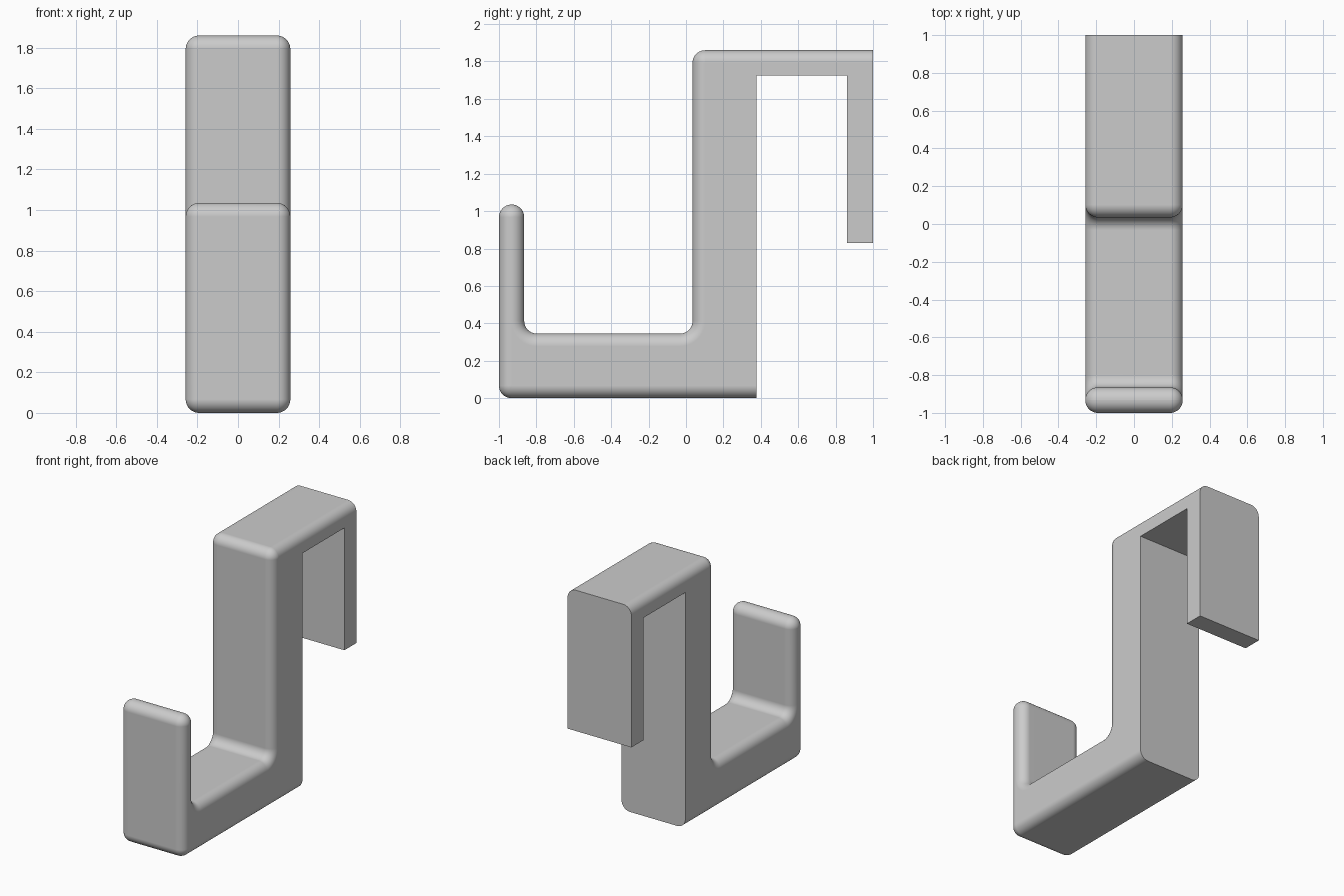
import bpy, bmesh, math

if "Cube" in bpy.data.objects:
    bpy.data.objects.remove(bpy.data.objects["Cube"])

R = 0.067        # edge rounding radius
HALF_W = 0.258   # half width along x
SEG = 10         # segments per rounded quarter


def arc(cy, cz, radius, a0, a1):
    pts = []
    for i in range(SEG + 1):
        a = math.radians(a0 + (a1 - a0) * i / SEG)
        pts.append((cy + radius * math.cos(a), cz + radius * math.sin(a)))
    return pts


def profile(d):
    """Side outline (y, z), inset by d along the rounded front/top/bottom run."""
    out, inn = R - d, R + d   # convex and concave corner radii
    pts = arc(-1 + R, R, out, 180, 270)                    # bottom front
    pts += [(0.376, d), (0.376, 1.725), (0.862, 1.725),    # sharp door-side run
            (0.862, 0.83), (1.0, 0.83), (1.0, 1.86 - d)]
    pts += arc(0.035 + R, 1.86 - R, out, 90, 180)          # top of post
    pts += arc(0.035 - R, 0.345 + R, inn, 0, -90)          # inner fillets
    pts += arc(-0.865 + R, 0.345 + R, inn, 270, 180)
    pts += arc(-0.865 - R, 1.035 - R, out, 0, 90)          # hook tip
    pts += arc(-1 + R, 1.035 - R, out, 90, 180)
    return pts


# Stations across the width: (x, inset)
half = []
for i in range(SEG + 1):
    a = math.pi / 2 * i / SEG
    half.append((HALF_W - R + R * math.sin(a), R * (1 - math.cos(a))))
stations = [(-x, d) for x, d in reversed(half)] + half

# Hook body: loft the outline through the stations and cap both sides
bm = bmesh.new()
loops = [[bm.verts.new((x, y, z)) for y, z in profile(d)] for x, d in stations]
n = len(loops[0])
for a, b in zip(loops, loops[1:]):
    for i in range(n):
        j = (i + 1) % n
        bm.faces.new((a[i], a[j], b[j], b[i]))
bm.faces.new(list(reversed(loops[0])))
bm.faces.new(loops[-1])
bmesh.ops.remove_doubles(bm, verts=bm.verts[:], dist=1e-5)
bmesh.ops.recalc_face_normals(bm, faces=bm.faces[:])
mesh = bpy.data.meshes.new("over_door_hook")
bm.to_mesh(mesh)
bm.free()

hook = bpy.data.objects.new("over_door_hook", mesh)
bpy.context.collection.objects.link(hook)

# Single plain grey
grey = bpy.data.materials.new("light_grey")
grey.diffuse_color = (0.6, 0.6, 0.6, 1)
grey.use_nodes = True
grey.node_tree.nodes["Principled BSDF"].inputs["Base Color"].default_value = grey.diffuse_color
mesh.materials.append(grey)

# Smooth rounds, crisp sharp edges, flat large faces
bpy.context.view_layer.objects.active = hook
hook.select_set(True)
bpy.ops.object.shade_smooth_by_angle(angle=math.radians(30))
wn = hook.modifiers.new("weighted_normals", 'WEIGHTED_NORMAL')
wn.keep_sharp = True
